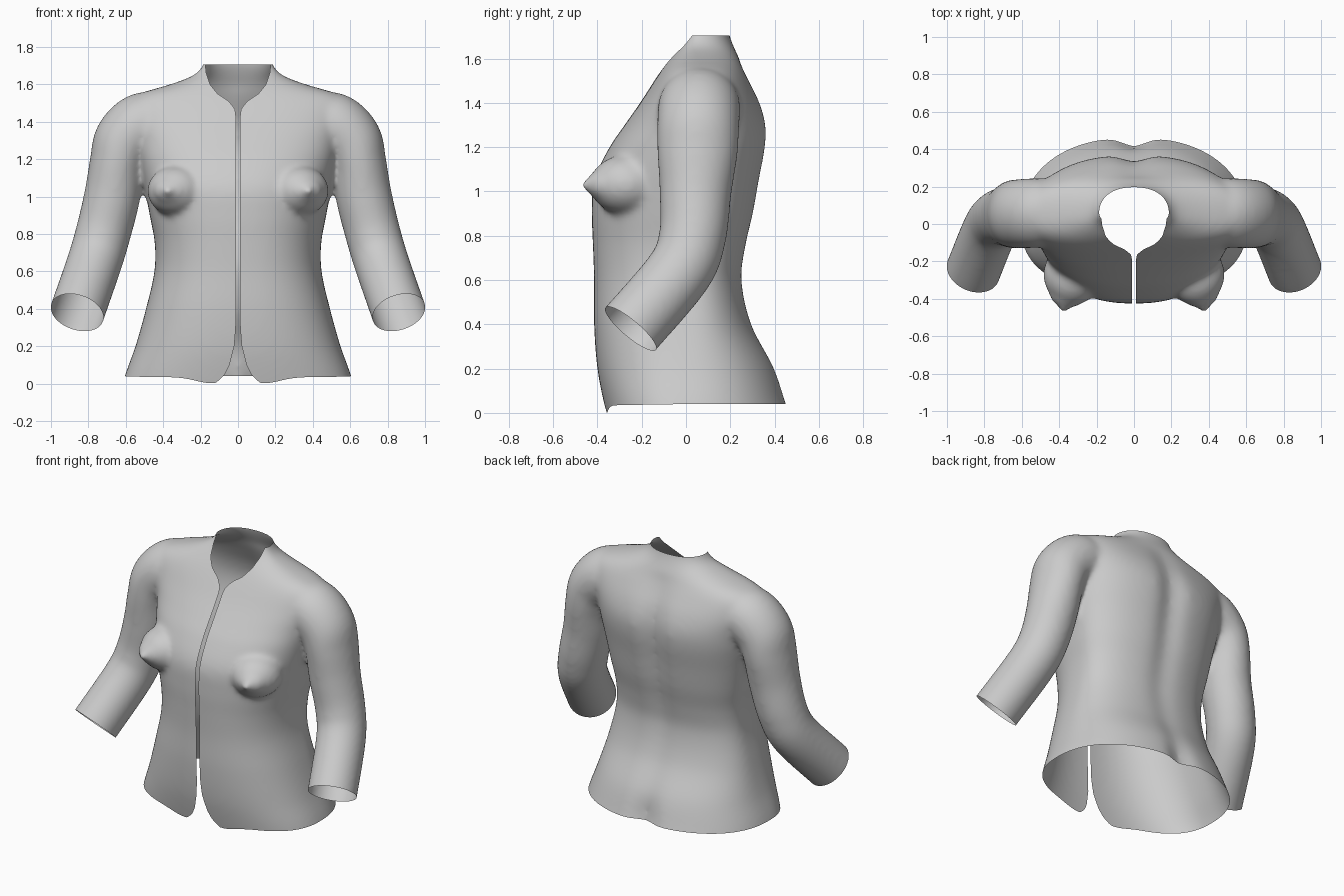
import bpy, bmesh, math
from mathutils import Vector, Matrix

if "Cube" in bpy.data.objects:
    bpy.data.objects.remove(bpy.data.objects["Cube"])


def sample(rows, t):
    """Smooth interpolation of rows whose first column is the parameter."""
    i = max(0, min(len(rows) - 2, sum(r[0] <= t for r in rows) - 1))
    a, b = rows[i], rows[i + 1]
    p, n = rows[max(i - 1, 0)], rows[min(i + 2, len(rows) - 1)]
    h = b[0] - a[0]
    u = (t - a[0]) / h
    out = []
    for k in range(1, len(a)):
        m0 = (b[k] - p[k]) / (b[0] - p[0]) * h
        m1 = (n[k] - a[k]) / (n[0] - a[0]) * h
        out.append((2*u**3 - 3*u**2 + 1) * a[k] + (u**3 - 2*u**2 + u) * m0
                   + (3*u**2 - 2*u**3) * b[k] + (u**3 - u**2) * m1)
    return out


def loft(bm, rings):
    """Closed tube through a list of point rings."""
    vs = [[bm.verts.new(p) for p in r] for r in rings]
    n = len(vs[0])
    for r, s in zip(vs, vs[1:]):
        for i in range(n):
            bm.faces.new((r[i], r[(i + 1) % n], s[(i + 1) % n], s[i]))
    bm.faces.new(vs[0][::-1])
    bm.faces.new(vs[-1])


def cut(bm, f):
    """Slice the surface along f = 0 and drop the negative side."""
    val = {v: f(v.co) for v in bm.verts}
    new = []
    for e in list(bm.edges):
        a, b = e.verts
        fa, fb = val[a], val[b]
        if fa * fb < 0:
            new.append(bmesh.utils.edge_split(e, a, fa / (fa - fb))[1])
    if new:
        bmesh.ops.connect_verts(bm, verts=new)
    dead = [p for p in bm.faces if f(p.calc_center_median()) < 0]
    bmesh.ops.delete(bm, geom=dead, context='FACES')


# torso sections: z, half width, front y, back y, depth of the back groove
TORSO = [(-.12, .645, -.33, .52, .05), (.04, .605, -.37, .462, .05),
         (.2, .548, -.40, .405, .02), (.4, .492, -.415, .30, .012),
         (.6, .447, -.415, .257, .015), (.75, .445, -.42, .275, .02),
         (.9, .472, -.425, .31, .025), (1.05, .50, -.415, .337, .03),
         (1.2, .53, -.345, .365, .035), (1.3, .55, -.277, .367, .035),
         (1.4, .585, -.207, .338, .025), (1.5, .60, -.143, .288, .015),
         (1.55, .53, -.11, .262, .008), (1.6, .36, -.075, .24, 0),
         (1.65, .235, -.035, .217, 0), (1.71, .185, .0, .195, 0),
         (1.8, .175, .02, .19, 0)]


def torso_ring(z, n=96):
    w, front, back, groove = sample(TORSO, z)
    mid = .05 if z > 1.2 else .05 * max(0, z) / 1.2
    ring = []
    for i in range(n):
        a = 2 * math.pi * i / n
        s, c = math.sin(a), math.cos(a)
        p = .82 if c > 0 else .88
        x = w * math.copysign(abs(s) ** p, s)
        y = mid + ((front if c > 0 else back) - mid) * abs(c) ** p
        if c < 0:
            y -= groove * math.exp(-(x / .08) ** 2)
        ring.append((x, y, z))
    return ring


# sleeve path: step, x, y, z, radius across, radius front to back
SLEEVE = [(0, .40, .07, 1.39, .16, .17), (1, .51, .06, 1.38, .175, .185),
          (2, .605, .055, 1.30, .165, .185), (3, .645, .052, 1.18, .148, .182),
          (4, .673, .043, 1.0, .150, .163), (5, .722, .03, .80, .148, .152),
          (6, .77, -.03, .64, .147, .15), (7, .86, -.25, .38, .147, .15),
          (8, .90, -.348, .265, .147, .15)]
CUFF = Vector((.86, -.25, .38))
AXIS = Vector((.09, -.22, -.26)).normalized()


def sleeve_ring(t, n=48):
    x, y, z, rx, ry = sample(SLEEVE, t)
    c = Vector((x, y, z))
    d = (Vector(sample(SLEEVE, t + .02)[:3]) - Vector(sample(SLEEVE, t - .02)[:3])).normalized()
    side = Vector((0, 1, 0))
    side = (side - d * side.dot(d)).normalized()
    other = d.cross(side)
    return [c + other * rx * math.cos(2*math.pi*i/n) + side * ry * math.sin(2*math.pi*i/n)
            for i in range(n)]


# rough volumes: torso, sleeve, bust
bm = bmesh.new()
loft(bm, [torso_ring(-.12 + 1.919 * i / 100) for i in range(101)])
loft(bm, [sleeve_ring(.03 + 7.94 * i / 60) for i in range(61)])
for loc, size in [((.33, -.27, 1.03), (.155, .165, .135)),
                  ((.355, -.365, 1.03), (.10, .085, .075)),
                  ((.375, -.435, 1.03), (.03, .038, .03))]:
    bmesh.ops.create_uvsphere(bm, u_segments=32, v_segments=20, radius=1,
                              matrix=Matrix.Translation(loc) @ Matrix.Diagonal((*size, 1)))
bmesh.ops.recalc_face_normals(bm, faces=bm.faces)
mesh = bpy.data.meshes.new("jacket")
bm.to_mesh(mesh)
bm.free()
jacket = bpy.data.objects.new("jacket", mesh)
bpy.context.collection.objects.link(jacket)

# fuse and soften the volumes
fuse = jacket.modifiers.new("fuse", 'REMESH')
fuse.mode = 'VOXEL'
fuse.voxel_size = .015
soft = jacket.modifiers.new("soften", 'SMOOTH')
soft.factor = .5
soft.iterations = 14
bm = bmesh.new()
bm.from_object(jacket, bpy.context.evaluated_depsgraph_get())
jacket.modifiers.clear()

# keep one half
bmesh.ops.bisect_plane(bm, geom=bm.verts[:] + bm.edges[:] + bm.faces[:], dist=1e-4,
                       plane_co=(0, 0, 0), plane_no=(1, 0, 0), clear_inner=True)

# front opening: half width at each height, from rounded hem to neckline
EDGE = [(-.2, .14), (0, .125), (.02, .098), (.05, .07), (.1, .045), (.2, .02), (.3, .012),
        (1.44, .012), (1.47, .018), (1.51, .05), (1.55, .11), (1.6, .15),
        (1.66, .17), (1.72, .176), (1.9, .176)]


def edge_width(z):
    for (z0, w0), (z1, w1) in zip(EDGE, EDGE[1:]):
        if z <= z1:
            return w0 + (w1 - w0) * (z - z0) / (z1 - z0)
    return EDGE[-1][1]


def hem(co):
    s = max(0, min(1, -co.y / .3))
    return co.z - .04 + s * (.005 + .033 * math.exp(-((co.x - .14) / .12) ** 2))


cut(bm, hem)
cut(bm, lambda co: 1.705 - co.z)
cut(bm, lambda co: co.x - edge_width(co.z) if co.y < .08 else 1)
cut(bm, lambda co: (CUFF - co).dot(AXIS) if co.x > .64 and co.z < .8 else 1)
loose = [v for v in bm.verts if not v.link_faces]
bmesh.ops.delete(bm, geom=loose, context='VERTS')
for p in bm.faces:
    p.smooth = True
bm.to_mesh(mesh)
bm.free()

# other half
mir = jacket.modifiers.new("mirror", 'MIRROR')
mir.use_clip = True
mir.merge_threshold = .0005
